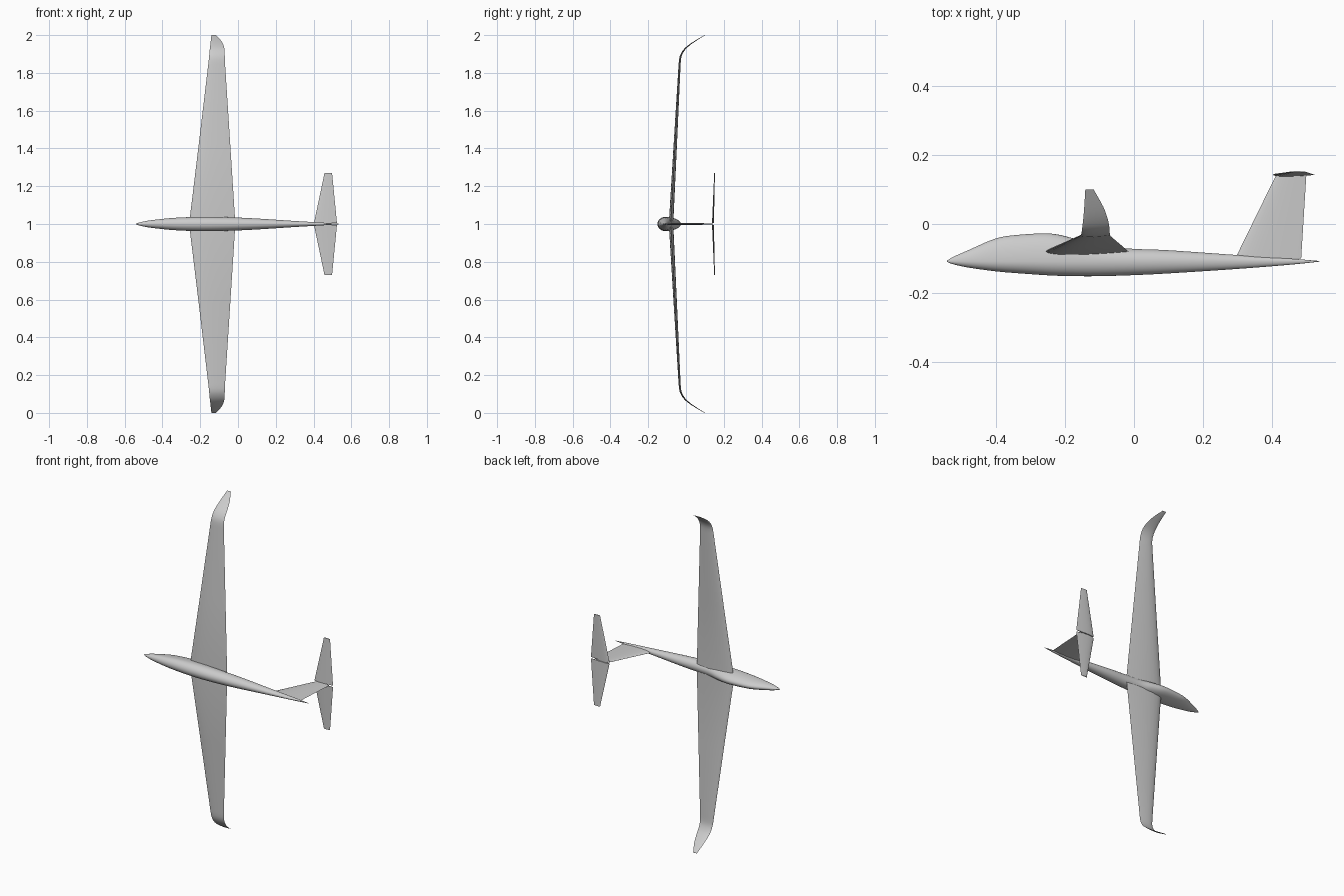
import bpy, bmesh, math
from mathutils import Vector

cube = bpy.data.objects.get("Cube")
if cube:
    bpy.data.objects.remove(cube, do_unlink=True)

paint = bpy.data.materials.new("pale_grey")
paint.use_nodes = True
GREY = (0.6, 0.6, 0.6, 1)
paint.diffuse_color = GREY
paint.node_tree.nodes["Principled BSDF"].inputs["Base Color"].default_value = GREY


def refine(keys, steps):
    """Smooth curve through tuples of numbers."""
    out = []
    for i in range(len(keys) - 1):
        a, b = keys[max(i - 1, 0)], keys[i]
        c, d = keys[i + 1], keys[min(i + 2, len(keys) - 1)]
        for s in range(steps):
            t = s / steps
            out.append(tuple(
                q + t * ((r - p) / 2 + t * (p - 2.5 * q + 2 * r - w / 2 + t * (1.5 * (q - r) + (w - p) / 2)))
                for p, q, r, w in zip(a, b, c, d)))
    return out + [keys[-1]]


def loft(name, rings, cap_start=True, mirror=False, angle=50):
    """Skin a list of closed rings; the object sits on the centre line."""
    bm = bmesh.new()
    loops = [[bm.verts.new(p) for p in ring] for ring in rings]
    n = len(loops[0])
    for a, b in zip(loops, loops[1:]):
        for i in range(n):
            j = (i + 1) % n
            bm.faces.new((a[i], a[j], b[j], b[i]))
    if cap_start:
        bm.faces.new(loops[0])
    bm.faces.new(loops[-1])
    bmesh.ops.recalc_face_normals(bm, faces=bm.faces)
    # An open root needs the outward direction checked on the tip cap
    bm.faces.ensure_lookup_table()
    tip = bm.faces[-1]
    axis = Vector(rings[-1][0]) - Vector(rings[-2][0])
    if tip.normal.dot(axis) < 0:
        bmesh.ops.reverse_faces(bm, faces=bm.faces)
    mesh = bpy.data.meshes.new(name)
    bm.to_mesh(mesh)
    bm.free()
    mesh.materials.append(paint)
    obj = bpy.data.objects.new(name, mesh)
    obj.location.z = 1
    bpy.context.collection.objects.link(obj)
    bpy.ops.object.select_all(action="DESELECT")
    obj.select_set(True)
    bpy.context.view_layer.objects.active = obj
    bpy.ops.object.shade_smooth_by_angle(angle=math.radians(angle))
    if mirror:
        mod = obj.modifiers.new("mirror", "MIRROR")
        mod.use_axis = (False, False, True)
    return obj


def airfoil(lead, trail, thick, centre, normal, n=12):
    """Ring around a teardrop section; centre and normal lie in the y-z plane."""
    ring = []
    for i in range(2 * n):
        u = (1 + math.cos(math.pi * i / n)) / 2
        half = thick * (1.48 * math.sqrt(u) - 0.63 * u - 1.76 * u**2 + 1.42 * u**3 - 0.51 * u**4)
        side = 1.15 if i < n else -0.85
        off = half * side
        ring.append((lead + u * (trail - lead), centre[0] + normal[0] * off, centre[1] + normal[1] * off))
    return ring


def surface(sections):
    """Rings for sections (span, height, lead, trail, thickness), tilted to follow the span."""
    rings = []
    for i, (z, y, lead, trail, thick) in enumerate(sections):
        a, b = sections[max(i - 1, 0)], sections[min(i + 1, len(sections) - 1)]
        dz, dy = b[0] - a[0], b[1] - a[1]
        if i == 0:
            dz, dy = 1, 0
        size = math.hypot(dz, dy)
        rings.append(airfoil(lead, trail, thick, (y, z), (dz / size, -dy / size)))
    return rings


# Fuselage with blended canopy: x, upper edge, lower edge, half width
AXIS = -0.108
body = [
    (-0.542, -0.107, -0.109, 0.001), (-0.525, -0.096, -0.116, 0.007),
    (-0.48, -0.076, -0.126, 0.017), (-0.4, -0.042, -0.137, 0.027),
    (-0.33, -0.031, -0.143, 0.033), (-0.24, -0.028, -0.149, 0.037),
    (-0.17, -0.043, -0.151, 0.038), (-0.1, -0.063, -0.151, 0.037),
    (0, -0.072, -0.148, 0.034), (0.1, -0.076, -0.143, 0.029),
    (0.3, -0.09, -0.13, 0.016), (0.45, -0.1, -0.118, 0.007),
    (0.537, -0.107, -0.109, 0.001)]
rings = []
for x, top, low, wide in refine(body, 5):
    ring = []
    for k in range(32):
        t = math.tau * k / 32
        s = math.sin(t)
        ring.append((x, AXIS + s * ((top - AXIS) if s > 0 else (AXIS - low)), wide * math.cos(t)))
    rings.append(ring)
loft("fuselage", rings, angle=70)

# Main wing with upswept tip
panel = [(0, -0.081, -0.259, -0.014, 0.024), (0.42, -0.058, -0.208, -0.041, 0.018)]
tip = [
    (0.84, -0.035, -0.158, -0.068, 0.011), (0.885, -0.03, -0.153, -0.07, 0.01),
    (0.92, -0.012, -0.15, -0.071, 0.008), (0.945, 0.014, -0.147, -0.076, 0.006),
    (0.97, 0.05, -0.144, -0.089, 0.004), (1, 0.1, -0.141, -0.117, 0.002)]
loft("wing", surface(panel + refine(tip, 3)), cap_start=False, mirror=True)

# Tailplane on top of the fin
tail = [(0.004, 0.142, 0.402, 0.524, 0.01), (0.27, 0.151, 0.458, 0.498, 0.004)]
loft("tailplane", surface(tail), mirror=True)

# Upright fin: thickness runs across the span
fin = [(-0.1, 0.293, 0.484, 0.012), (0.143, 0.412, 0.499, 0.007)]
loft("fin", [airfoil(lead, trail, thick, (y, thick * -0.07), (0, 1)) for y, lead, trail, thick in fin])
